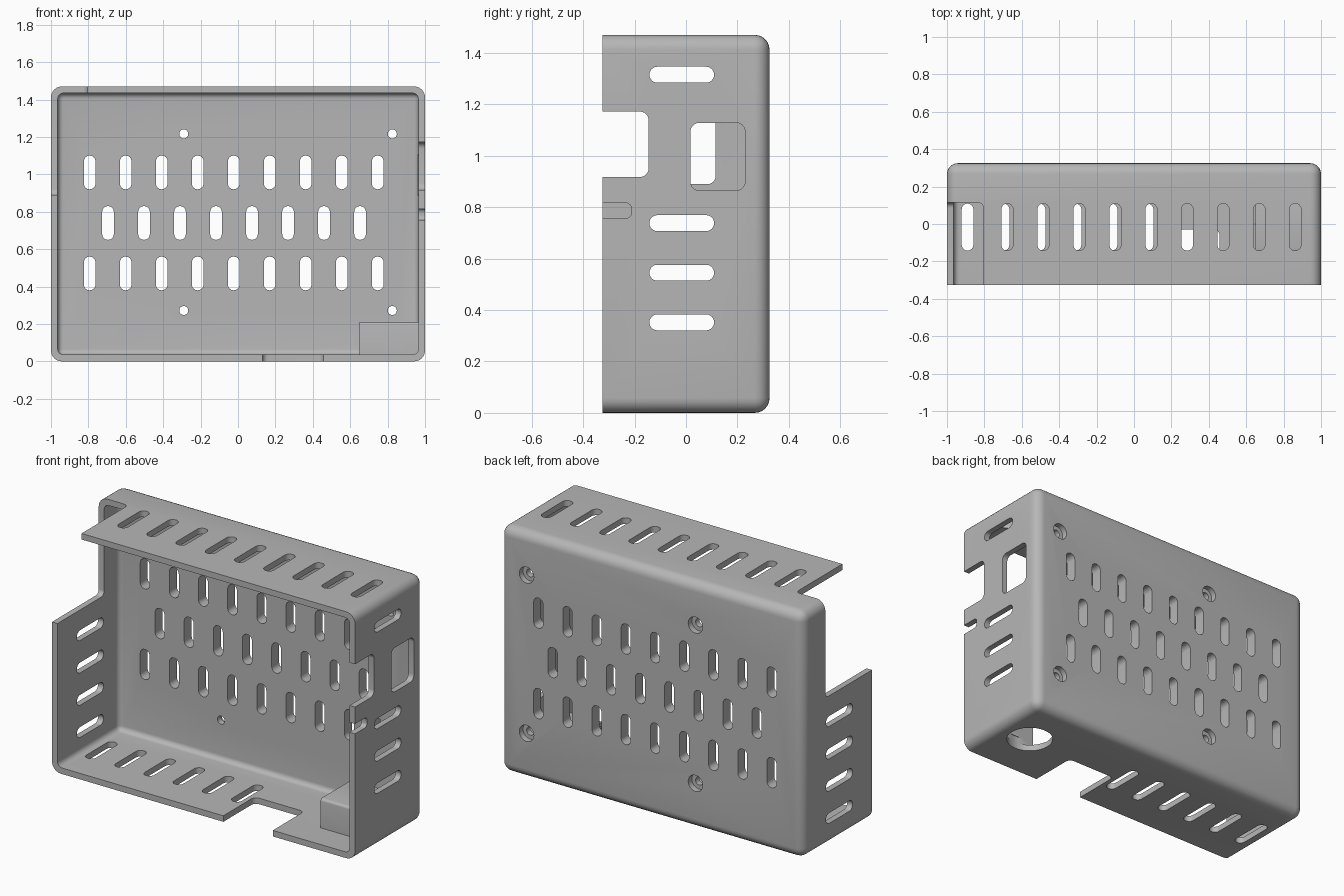
import bpy, bmesh
from mathutils import Vector

cube = bpy.data.objects.get("Cube")
if cube:
    bpy.data.objects.remove(cube, do_unlink=True)

grey = bpy.data.materials.new("plain_grey")
grey.use_nodes = True
grey.diffuse_color = (0.47, 0.47, 0.47, 1)
grey.node_tree.nodes["Principled BSDF"].inputs["Base Color"].default_value = grey.diffuse_color


def block(bm, lo, hi, radius=0, pick=None, segments=6):
    """Box between two corners, rounding the edges chosen by pick."""
    lo, hi = Vector(lo), Vector(hi)
    part = bmesh.new()
    bmesh.ops.create_cube(part, size=1)
    for v in part.verts:
        v.co = (lo + hi) / 2 + v.co * (hi - lo)
    if radius:
        edges = [e for e in part.edges if pick is None or pick(e)]
        bmesh.ops.bevel(part, geom=edges, offset=radius, segments=segments,
                        profile=0.5, affect='EDGES')
    mesh = bpy.data.meshes.new("temp")
    part.to_mesh(mesh)
    part.free()
    bm.from_mesh(mesh)
    bpy.data.meshes.remove(mesh)


def along(axis):
    return lambda e: abs((e.verts[0].co - e.verts[1].co).normalized()[axis]) > 0.9


def not_front(limit):
    return lambda e: max(v.co.y for v in e.verts) > limit


def cylinder(bm, x, y, z, radius, depth, axis):
    made = bmesh.ops.create_cone(bm, cap_ends=True, segments=32, radius1=radius,
                                 radius2=radius, depth=depth)["verts"]
    for v in made:
        if axis == 1:
            v.co = Vector((v.co.x, -v.co.z, v.co.y))
        v.co += Vector((x, y, z))


def make(name, bm):
    bmesh.ops.recalc_face_normals(bm, faces=bm.faces)
    mesh = bpy.data.meshes.new(name)
    bm.to_mesh(mesh)
    bm.free()
    obj = bpy.data.objects.new(name, mesh)
    bpy.context.collection.objects.link(obj)
    return obj


def combine(target, bm, operation):
    tool = make("tool", bm)
    tool.hide_render = True
    mod = target.modifiers.new("cut", 'BOOLEAN')
    mod.operation, mod.object, mod.solver = operation, tool, 'EXACT'
    bpy.context.view_layer.objects.active = target
    bpy.ops.object.modifier_apply(modifier=mod.name)
    bpy.data.objects.remove(tool, do_unlink=True)


W, D, H, T = 1.0, 0.325, 1.47, 0.036
BACK = D - 0.07

# Rounded outer shell, open at the front
bm = bmesh.new()
block(bm, (-W, -D, 0), (W, D, H), 0.058, not_front(0))
case = make("case_shell", bm)
case.data.materials.append(grey)
bm = bmesh.new()
block(bm, (T - W, -1, T), (W - T, BACK, H - T), 0.03, not_front(0))
combine(case, bm, 'DIFFERENCE')

# Cable hood in the lower corner, open to the inside
bm = bmesh.new()
block(bm, (0.65, -0.15, 0.02), (W - 0.02, 0.15, 0.21), 0.015, along(0), 4)
combine(case, bm, 'UNION')
bm = bmesh.new()
block(bm, (0.6, -0.128, T + 0.002), (W - T, 0.128, 0.188))
combine(case, bm, 'DIFFERENCE')

# Vent slots
R, S0, S1 = 0.031, -0.142, 0.109
STEP = 0.1925
bm = bmesh.new()
for z, start, count in ((1.01, -0.793, 9), (0.74, -0.695, 8), (0.47, -0.793, 9)):
    for i in range(count):
        x = start + i * STEP
        block(bm, (x - R, 0.2, z - 0.09), (x + R, 0.4, z + 0.09), R * 0.98, along(1))
for level, start, count in ((H, -0.678, 9), (0, -0.89, 6)):
    for i in range(count):
        x = start + i * STEP
        block(bm, (x - R, S0, level - 0.06), (x + R, S1, level + 0.06), R * 0.98, along(2))
for side, heights in ((-W, (0.738, 0.545, 0.352, 0.16)), (W, (1.315, 0.738, 0.545, 0.352))):
    for z in heights:
        block(bm, (side - 0.06, S0, z - R), (side + 0.06, S1, z + R), R * 0.98, along(0))
combine(case, bm, 'DIFFERENCE')

# Ports, notches, cable hole and the large corner opening
bm = bmesh.new()
block(bm, (0.9, 0.017, 0.865), (1.1, 0.23, 1.128), 0.035, along(0))
block(bm, (0.9, -0.6, 0.917), (1.1, -0.145, 1.172), 0.035, along(0))
block(bm, (0.9, -0.6, 0.757), (1.1, -0.212, 0.816), 0.022, along(0))
block(bm, (0.131, -0.6, -0.1), (0.457, -0.03, 0.1), 0.03, along(2))
block(bm, (-1.3, -0.7, 0.89), (-0.805, 0.115, 1.8), 0.03)
cylinder(bm, 0.78, 0, 0, 0.132, 0.16, 2)
combine(case, bm, 'DIFFERENCE')

# Counterbored screw holes in the back
for radius, y in ((0.024, 0.3), (0.048, 0.35)):
    bm = bmesh.new()
    for x in (-0.29, 0.825):
        for z in (0.272, 1.216):
            cylinder(bm, x, y, z, radius, 0.12, 1)
    combine(case, bm, 'DIFFERENCE')

# One colour throughout, soft fillets with sharp cut edges
for face in case.data.polygons:
    face.material_index = 0
bpy.ops.object.select_all(action='DESELECT')
case.select_set(True)
bpy.context.view_layer.objects.active = case
bpy.ops.object.shade_smooth_by_angle(angle=0.55)
